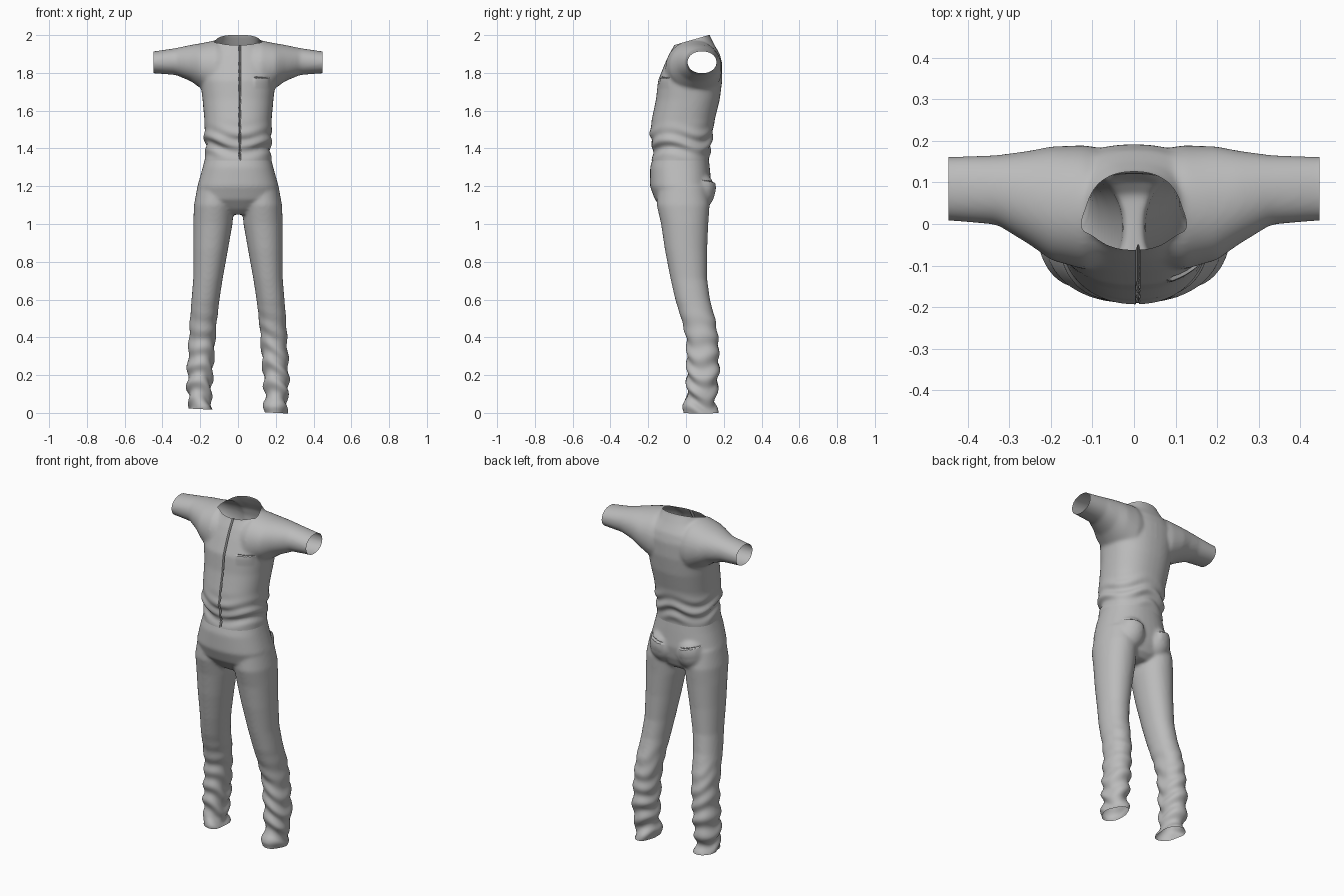
import bpy, bmesh, math
from mathutils import Vector

cube = bpy.data.objects.get("Cube")
if cube:
    bpy.data.objects.remove(cube, do_unlink=True)

cloth = bpy.data.materials.new("grey_cloth")
cloth.use_nodes = True
GREY = (0.5, 0.5, 0.5, 1)
cloth.diffuse_color = GREY
cloth.node_tree.nodes["Principled BSDF"].inputs["Base Color"].default_value = GREY


def loft(bm, centres, radii, u, v, power=2.3, segs=40):
    """Closed tube through rounded sections lying in the u, v directions."""
    rings = []
    for c, (ru, rv) in zip(centres, radii):
        ring = []
        for i in range(segs):
            a = math.tau * i / segs
            p = [math.copysign(abs(t) ** (2 / power), t) for t in (math.cos(a), math.sin(a))]
            ring.append(bm.verts.new(Vector(c) + u * ru * p[0] + v * rv * p[1]))
        rings.append(ring)
    for a, b in zip(rings, rings[1:]):
        for i in range(segs):
            j = (i + 1) % segs
            bm.faces.new((a[i], a[j], b[j], b[i]))
    bm.faces.new(rings[0])
    bm.faces.new(rings[-1])


X, Y, Z = Vector((1, 0, 0)), Vector((0, 1, 0)), Vector((0, 0, 1))


def upright(bm, rows, side=1, power=2.3):
    # rows: z, centre x, centre y, half width, half depth
    loft(bm, [(side * r[1], r[2], r[0]) for r in rows], [r[3:] for r in rows], X, Y, power)


def fuse(bm, name, smooth):
    """Merge overlapping volumes into one soft skin."""
    bmesh.ops.recalc_face_normals(bm, faces=bm.faces)
    mesh = bpy.data.meshes.new(name)
    bm.to_mesh(mesh)
    bm.free()
    ob = bpy.data.objects.new(name, mesh)
    bpy.context.collection.objects.link(ob)
    m = ob.modifiers.new("skin", "REMESH")
    m.mode, m.voxel_size = "VOXEL", 0.008
    m = ob.modifiers.new("soften", "SMOOTH")
    m.factor, m.iterations = 0.5, smooth
    skin = bpy.data.meshes.new_from_object(ob.evaluated_get(bpy.context.evaluated_depsgraph_get()))
    ob.modifiers.clear()
    ob.data = skin
    out = bmesh.new()
    out.from_mesh(skin)
    return ob, out


def bisect(bm, co, no, faces=None, clear=False):
    faces = list(bm.faces) if faces is None else faces
    geom = faces + list({e for f in faces for e in f.edges}) + list({v for f in faces for v in f.verts})
    bmesh.ops.bisect_plane(bm, geom=geom, plane_co=co, plane_no=no, clear_outer=clear, dist=1e-5)


def fold(bm, depth):
    bm.normal_update()
    moves = [(v, v.normal * depth(v.co)) for v in bm.verts]
    for v, d in moves:
        v.co += d


def pocket(bm, x0, x1, z0, slope, face, height):
    """Slit with a slightly raised pouch below it."""
    mid, half = (x0 + x1) / 2, abs(x1 - x0) / 2

    def near(co):
        return abs(co.x - mid) < half + 0.02 and abs(co.z - z0) < 0.09 and co.y * face > 0.02

    no = Vector((-slope, 0, 1)).normalized()
    for drop in (0, 0.006):
        bisect(bm, (mid, 0, z0 - drop), no, [f for f in bm.faces if near(f.calc_center_median())])
    for v in bm.verts:
        t = abs(v.co.x - mid) / half
        if near(v.co) and t < 1:
            d = (v.co - Vector((mid, v.co.y, z0))).dot(no)
            window = min(1, (1 - t) * 4)
            if abs(d) < 0.001:
                v.co.y -= face * height * 0.5 * window
            elif -0.06 < d < 0:
                v.co.y += face * height * window * (1 + d / 0.06)


def finish(ob, bm):
    bmesh.ops.recalc_face_normals(bm, faces=bm.faces)
    bm.to_mesh(ob.data)
    bm.free()
    ob.data.materials.clear()
    ob.data.materials.append(cloth)
    bpy.ops.object.select_all(action="DESELECT")
    ob.select_set(True)
    bpy.context.view_layer.objects.active = ob
    bpy.ops.object.shade_smooth_by_angle(angle=math.radians(40))


# Shirt: torso and sleeves
bm = bmesh.new()
upright(bm, [
    (1.27, 0, -.03, .18, .155), (1.34, 0, -.03, .178, .152), (1.40, 0, -.02, .17, .152),
    (1.46, 0, -.027, .178, .166), (1.55, 0, -.015, .178, .167), (1.66, 0, .01, .188, .169),
    (1.76, 0, .022, .2, .17), (1.85, 0, .04, .2, .152), (1.90, 0, .045, .18, .134),
    (1.95, 0, .045, .125, .105), (2.0, 0, .035, .102, .09), (2.07, 0, .035, .1, .088)])
# sleeve rows: x, centre y, centre z, half depth, half height
SLEEVE = [(0, .04, 1.82, .13, .12), (.12, .04, 1.82, .15, .152), (.2, .05, 1.838, .137, .118),
          (.25, .063, 1.852, .114, .096), (.33, .082, 1.86, .084, .071),
          (.445, .085, 1.856, .077, .058), (.5, .085, 1.856, .077, .058)]
for s in (1, -1):
    loft(bm, [(s * r[0], r[1], r[2]) for r in SLEEVE], [r[3:] for r in SLEEVE], Y, Z, 2.1)
shirt, bm = fuse(bm, "shirt", 14)


def shirt_fold(co):
    a = math.atan2(co.y, co.x)
    waist = math.exp(-((co.z - 1.43) / 0.065) ** 2)
    return 0.007 * waist * math.sin(80 * co.z + 2 * math.sin(3 * a) + 7 * co.x)


fold(bm, shirt_fold)
# open hem, cuffs and neck
bisect(bm, (0, 0, 1.337), -Z, clear=True)
bisect(bm, (.447, 0, 0), X, clear=True)
bisect(bm, (-.447, 0, 0), -X, clear=True)
bisect(bm, (0, -.06, 1.948), Vector((0, -.052, .18)).normalized(), clear=True)
# front closure groove
for x in (.003, .009, .015):
    bisect(bm, (x, 0, 0), X, [f for f in bm.faces if abs(f.calc_center_median().x) < .04 and f.calc_center_median().y < 0])
for v in bm.verts:
    if abs(v.co.x - .009) < .003 and v.co.y < 0:
        v.co.y += .013
pocket(bm, .08, .17, 1.775, -.03, -1, .007)
finish(shirt, bm)

# Trousers: hips, seat and legs
bm = bmesh.new()
upright(bm, [
    (1.42, 0, -.028, .17, .146), (1.35, 0, -.028, .174, .148), (1.30, 0, -.032, .187, .158),
    (1.20, 0, -.028, .215, .163), (1.13, 0, -.02, .215, .145), (1.08, 0, -.01, .15, .115),
    (1.05, 0, -.01, .1, .08)])
LEG = [(1.2, .115, -.02, .1, .13), (1.1, .127, -.015, .106, .14), (1.0, .133, -.007, .104, .125),
       (.865, .145, 0, .092, .112), (.71, .159, .015, .078, .097), (.6, .172, .035, .074, .092),
       (.49, .183, .067, .072, .09), (.39, .19, .087, .07, .085), (.23, .2, .09, .068, .086),
       (.12, .204, .085, .066, .081), (.07, .2, .078, .057, .075), (.03, .197, .073, .062, .093),
       (-.06, .197, .073, .062, .093)]
for s in (1, -1):
    upright(bm, LEG, s, 2.1)
    seat = bmesh.ops.create_uvsphere(bm, u_segments=24, v_segments=16, radius=1)["verts"]
    for v in seat:
        v.co = Vector((s * .088 + v.co.x * .09, .055 + v.co.y * .1, 1.175 + v.co.z * .105))
trousers, bm = fuse(bm, "trousers", 12)


def leg_fold(co):
    s = 1 if co.x > 0 else -1
    a = math.atan2(co.y - .08, s * co.x - .19)
    low = max(0, min(1, (0.58 - co.z) / 0.4))
    wave = math.sin(62 * co.z + 2.2 * math.sin(a + s) + 1.2 * math.sin(2 * a + 9 * co.z))
    return 0.007 * low * wave


fold(bm, leg_fold)
# open waist and hems
bisect(bm, (0, 0, 1.345), Z, clear=True)
bisect(bm, (0, 0, .01), Vector((-.05, 0, -1)).normalized(), clear=True)
for s in (1, -1):
    pocket(bm, s * .05, s * .165, 1.222, s * .2, 1, .01)
finish(trousers, bm)
